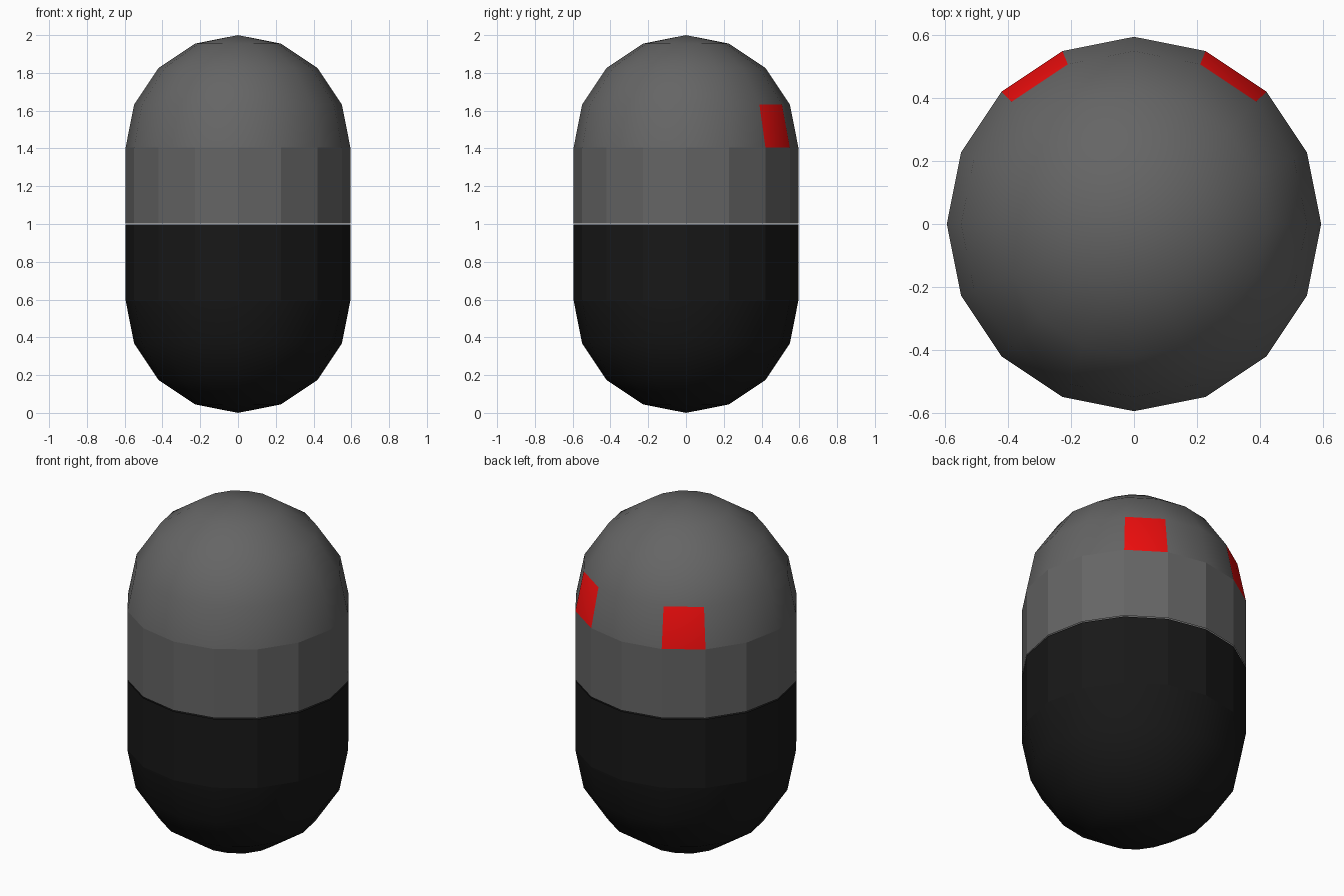
import bpy, bmesh
from math import sin, cos, pi

if "Cube" in bpy.data.objects:
    bpy.data.objects.remove(bpy.data.objects["Cube"])

SIDES, R, GAP = 16, 0.595, 0.003
STEP = 2 * pi / SIDES


def material(name, color):
    m = bpy.data.materials.new(name)
    m.diffuse_color = (*color, 1)
    m.use_nodes = True
    m.node_tree.nodes["Principled BSDF"].inputs["Base Color"].default_value = m.diffuse_color
    return m


grey = material("dark_grey", (0.13, 0.13, 0.13))
black = material("black", (0.009, 0.009, 0.009))
red = material("red", (0.85, 0.004, 0.004))


def capsule_half(name, sign, mats, lamp_columns=()):
    """Open half capsule: straight wall plus a four-step dome."""
    bm = bmesh.new()
    wall = 1 - R
    profile = [(R, GAP)] + [(R * cos(i * STEP), wall + R * sin(i * STEP)) for i in range(4)]
    rings = [[bm.verts.new((r * cos(k * STEP), r * sin(k * STEP), 1 + sign * h))
              for k in range(SIDES)] for r, h in profile]
    tip = bm.verts.new((0, 0, 1 + sign))
    for level, (a, b) in enumerate(zip(rings, rings[1:])):
        for k in range(SIDES):
            n = (k + 1) % SIDES
            loop = [a[k], a[n], b[n], b[k]]
            f = bm.faces.new(loop[::sign])
            f.smooth = level > 0
            # coloured eye panels in the first dome row
            if level == 1 and k in lamp_columns:
                f.material_index = 1
    for k in range(SIDES):
        f = bm.faces.new([rings[-1][k], rings[-1][(k + 1) % SIDES], tip][::sign])
        f.smooth = True
    # crisp edge where the dome meets the wall
    for k in range(SIDES):
        bm.edges.get((rings[1][k], rings[1][(k + 1) % SIDES])).smooth = False
    me = bpy.data.meshes.new(name)
    bm.to_mesh(me)
    bm.free()
    for m in mats:
        me.materials.append(m)
    ob = bpy.data.objects.new(name, me)
    bpy.context.collection.objects.link(ob)
    return ob


# upper shell with two red eye panels at the back, lower shell in black
capsule_half("upper_shell", 1, [grey, red], lamp_columns=(2, 5))
capsule_half("lower_shell", -1, [black])
